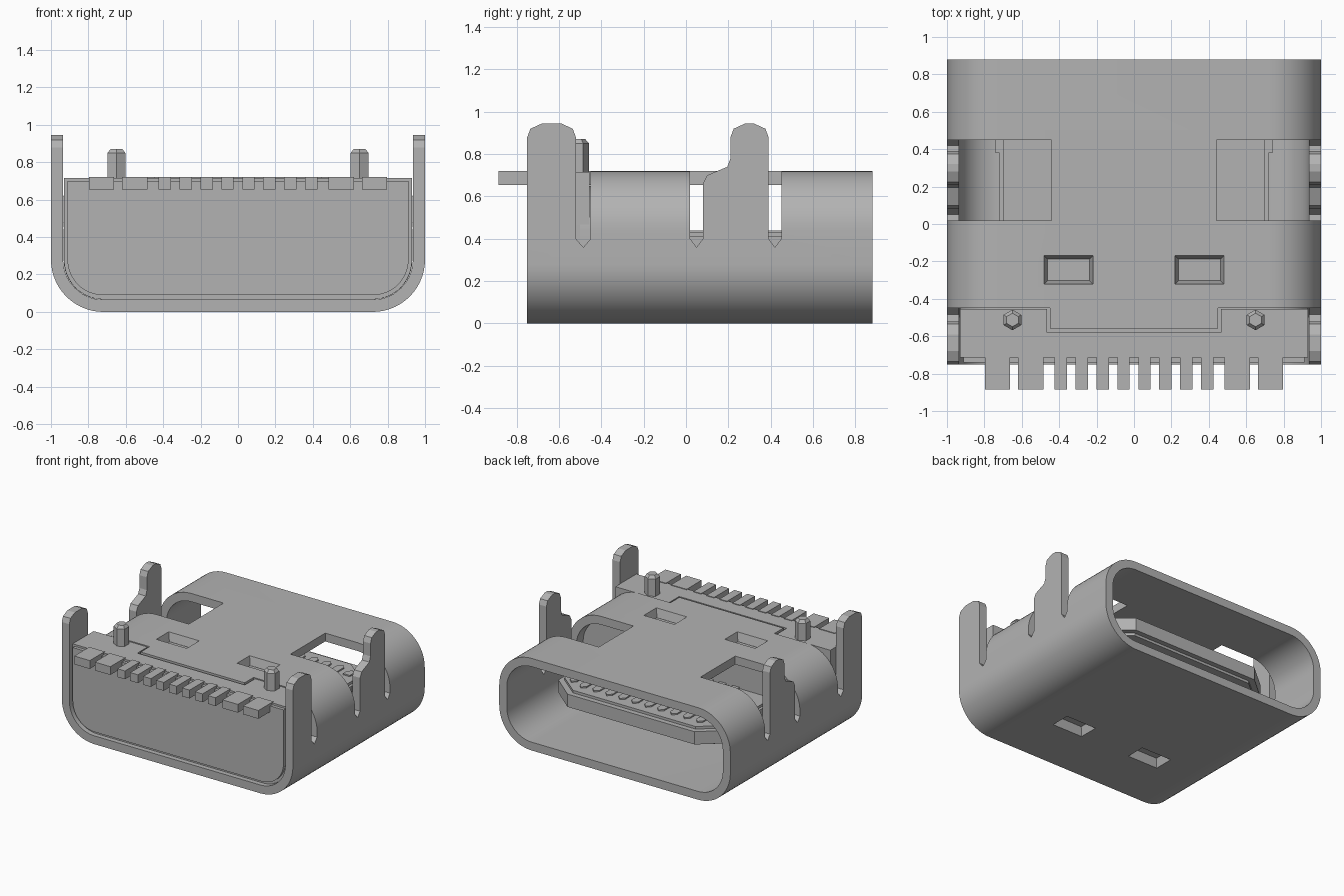
import bpy, bmesh, math
from mathutils import Matrix

cube = bpy.data.objects.get("Cube")
if cube:
    bpy.data.objects.remove(cube)

grey = bpy.data.materials.new("satin grey")
grey.use_nodes = True
COLOUR = (0.45, 0.45, 0.45, 1)
grey.diffuse_color = COLOUR
grey.node_tree.nodes["Principled BSDF"].inputs["Base Color"].default_value = COLOUR

WALL = 0.065
TOP = 0.72


def finish(name, bm):
    bmesh.ops.recalc_face_normals(bm, faces=bm.faces)
    mesh = bpy.data.meshes.new(name)
    bm.to_mesh(mesh)
    bm.free()
    obj = bpy.data.objects.new(name, mesh)
    bpy.context.collection.objects.link(obj)
    mesh.materials.append(grey)
    return obj


def prism(name, outline, axis, lo, hi):
    """Extrude a 2D outline along x (outline is y,z), y (x,z) or z (x,y)."""
    place = {"x": lambda p, d: (d, p[0], p[1]),
             "y": lambda p, d: (p[0], d, p[1]),
             "z": lambda p, d: (p[0], p[1], d)}[axis]
    bm = bmesh.new()
    face = bm.faces.new([bm.verts.new(place(p, lo)) for p in outline])
    ext = bmesh.ops.extrude_face_region(bm, geom=[face])["geom"]
    shift = place((0, 0), hi - lo)
    bmesh.ops.translate(bm, vec=shift, verts=[v for v in ext if isinstance(v, bmesh.types.BMVert)])
    return finish(name, bm)


def box(name, x0, x1, y0, y1, z0, z1):
    return prism(name, [(x0, y0), (x1, y0), (x1, y1), (x0, y1)], "z", z0, z1)


def rounded(hx, z0, z1, rb, rt, seg=14):
    """Rounded rectangle in x,z with separate bottom and top radii."""
    pts = []
    for sx, top, start in ((1, 0, -90), (1, 1, 0), (-1, 1, 90), (-1, 0, 180)):
        r = rt if top else rb
        cx, cz = sx * (hx - r), (z1 - r if top else z0 + r)
        steps = seg if r > 0 else 0
        for i in range(steps + 1):
            a = math.radians(start + 90 * i / max(steps, 1))
            pts.append((cx + r * math.cos(a), cz + r * math.sin(a)))
    return pts


def cut(obj, cutter):
    mod = obj.modifiers.new("cut", "BOOLEAN")
    mod.operation = "DIFFERENCE"
    mod.solver = "EXACT"
    mod.object = cutter
    bpy.context.view_layer.objects.active = obj
    bpy.ops.object.modifier_apply(modifier=mod.name)
    bpy.data.objects.remove(cutter)


def frustum(name, x, y, z, hx, hy, height, taper):
    """Rectangular opening that narrows along z by taper."""
    bm = bmesh.new()
    bmesh.ops.create_cube(bm, size=1)
    for v in bm.verts:
        inner = taper if v.co.z > 0 else 0
        v.co = (x + 2 * v.co.x * (hx - inner), y + 2 * v.co.y * (hy - inner),
                z + (height if v.co.z > 0 else 0))
    return finish(name, bm)


def smooth(obj):
    bpy.ops.object.select_all(action="DESELECT")
    obj.select_set(True)
    bpy.context.view_layer.objects.active = obj
    bpy.ops.object.shade_smooth_by_angle(angle=math.radians(25))


# Shell: rounded tube open at both ends
shell = prism("shell", rounded(1, 0, TOP, 0.28, 0.28), "y", -0.75, 0.88)
cut(shell, prism("bore", rounded(1 - WALL, WALL, TOP - WALL, 0.215, 0.215), "y", -0.9, 1))

# Side windows and relief slots around the legs
window = [(0.02, 1), (0.02, 0.40), (0.05, 0.36), (0.08, 0.40), (0.08, 0.44), (0.39, 0.44),
          (0.39, 0.40), (0.42, 0.36), (0.45, 0.40), (0.45, 1)]
mouth = [(-0.8, 1), (-0.8, 0.44), (-0.52, 0.44), (-0.52, 0.40), (-0.485, 0.36),
         (-0.45, 0.40), (-0.45, 1)]
for s in (-1, 1):
    cut(shell, prism("window_cutter", window, "x", s * 0.44, s * 1.1))
    cut(shell, prism("mouth_cutter", mouth, "x", s * 0.45, s * 1.1))
cut(shell, box("lip_cutter", -0.5, 0.5, -0.8, -0.56, 0.5, 1))

# Bevelled latch openings in the top and bottom
for s in (-1, 1):
    cut(shell, frustum("top_opening", s * 0.35, -0.245, TOP + 0.01, 0.135, 0.08, -0.1, 0.03))
    cut(shell, frustum("bottom_opening", s * 0.35, -0.245, -0.01, 0.135, 0.08, 0.1, 0.03))
smooth(shell)

# Solder legs rising from the side walls
front_leg = [(-0.75, 0.43), (-0.52, 0.43), (-0.52, 0.88), (-0.535, 0.92), (-0.59, 0.945),
             (-0.68, 0.945), (-0.735, 0.92), (-0.75, 0.88)]
rear_leg = [(0.08, 0.43), (0.39, 0.43), (0.39, 0.88), (0.375, 0.92), (0.32, 0.945),
            (0.28, 0.945), (0.225, 0.92), (0.21, 0.88), (0.21, 0.78), (0.195, 0.74),
            (0.10, 0.70), (0.08, 0.66)]
for side, s in (("left", 1), ("right", -1)):
    prism("front_leg_" + side, front_leg, "x", s * (1 - WALL), s)
    prism("rear_leg_" + side, rear_leg, "x", s * (1 - WALL), s)

# Insulator: front block, stepped face and hidden rear block
block = prism("insulator", rounded(0.93, 0.067, 0.715, 0.21, 0), "y", -0.715, -0.455)
cut(block, box("lip_recess", -0.465, 0.465, -0.58, -0.3, 0.65, 1))
smooth(block)
smooth(prism("insulator_face", rounded(0.912, 0.09, 0.70, 0.19, 0), "y", -0.74, -0.7))
smooth(prism("insulator_core", rounded(0.932, 0.067, 0.65, 0.21, 0.21), "y", -0.5, -0.06))

# Locating pegs: hexagonal with a chamfered tip
for side, s in (("left", 1), ("right", -1)):
    bm = bmesh.new()
    for r1, r2, z0, z1 in ((0.055, 0.055, 0.6, 0.85), (0.055, 0.036, 0.85, 0.872)):
        bmesh.ops.create_cone(bm, cap_ends=True, segments=6, radius1=r1, radius2=r2, depth=z1 - z0,
                              matrix=Matrix.Translation((s * 0.65, -0.513, (z0 + z1) / 2))
                              @ Matrix.Rotation(math.radians(0), 4, "Z"))
    finish("peg_" + side, bm)

# Solder tails: two wide and four narrow on each side
for s in (-1, 1):
    tails = [(0.73, 0.067), (0.552, 0.067)] + [(0.056 + 0.112 * i, 0.033) for i in range(4)]
    for x, half in tails:
        box("solder_tail", s * x - half, s * x + half, -0.885, -0.7, 0.655, TOP)

# Tongue: core with chamfered corners and side latch notches, thin tip layer
half = [(0.72, -0.1), (0.72, 0.38), (0.74, 0.38), (0.74, 0.52), (0.55, 0.68)]
tongue = half + [(-x, y) for x, y in reversed(half)]
prism("tongue", tongue, "z", 0.31, 0.41)
inset = [(0.70, -0.1), (0.70, 0.5), (0.53, 0.64)]
prism("tongue_faces", inset + [(-x, y) for x, y in reversed(inset)], "z", 0.29, 0.43)

# Contacts: raised strips on both faces, outer ones shorter
for i in range(12):
    x = -0.616 + 0.112 * i
    y0 = -0.1 if abs(x) < 0.43 else 0.46
    y1 = 0.58 if abs(x) < 0.6 else 0.54
    strip = [(x - 0.03, y0), (x + 0.03, y0), (x + 0.03, y1 - 0.03), (x, y1), (x - 0.03, y1 - 0.03)]
    prism("contact", strip, "z", 0.28, 0.44)
